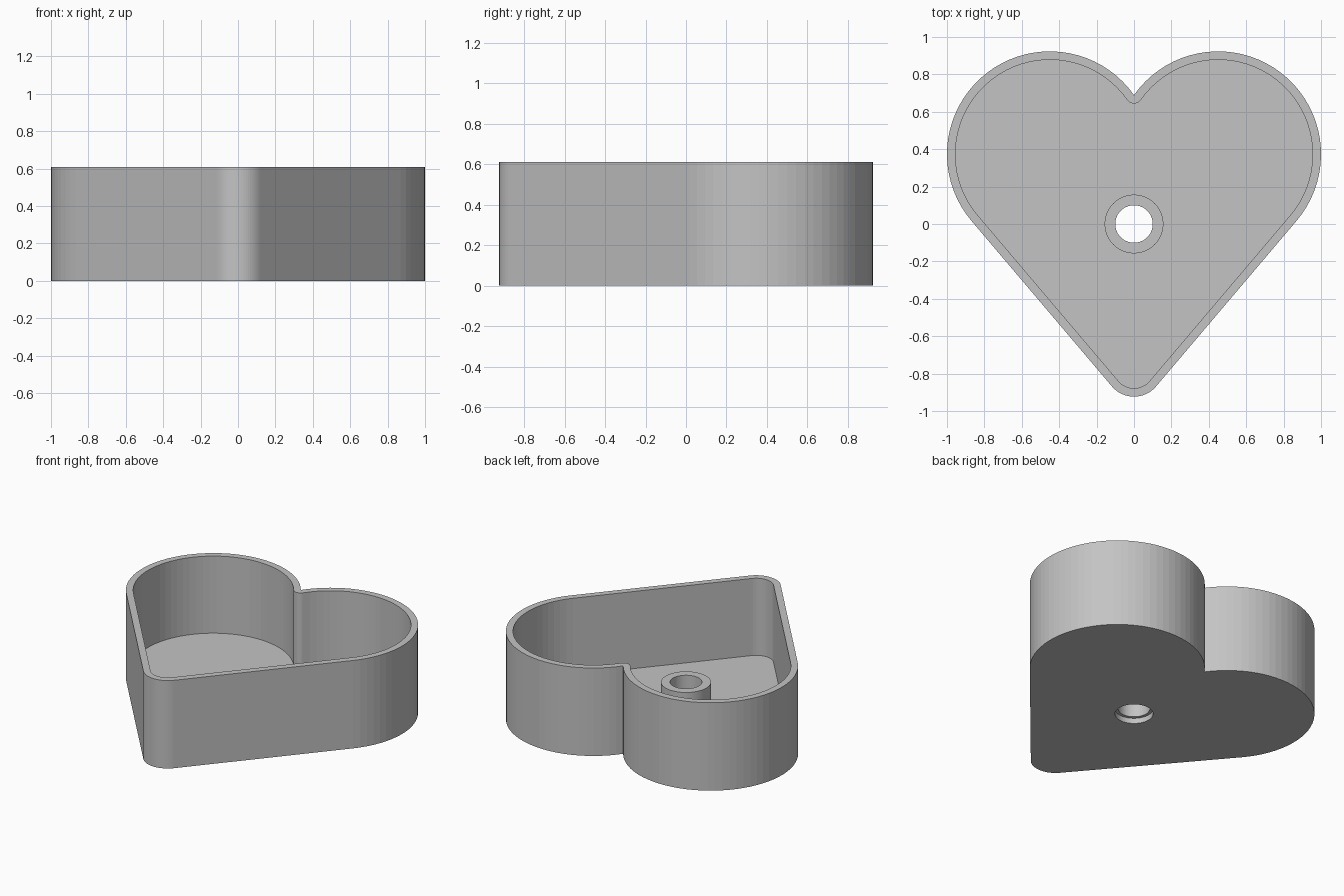
import bpy, bmesh
from math import cos, sin, pi, hypot, atan2, asin, sqrt, ceil

cube = bpy.data.objects.get("Cube")
if cube:
    bpy.data.objects.remove(cube, do_unlink=True)

# Main dimensions
LOBE_X, LOBE_Y, LOBE_R = 0.45, 0.373, 0.55
TIP_Y, TIP_R = -0.768, 0.155
WALL, HEIGHT, FLOOR = 0.045, 0.61, 0.075
BORE_R, POST_R, POST_TOP = 0.10, 0.157, 0.235
RECESS_R, RECESS_DEPTH = 0.12, 0.037
STEP = pi / 36


def arc(cx, cy, r, start, end):
    n = ceil(abs(end - start) / STEP)
    return [(cx + r * cos(start + (end - start) * i / n),
             cy + r * sin(start + (end - start) * i / n)) for i in range(n + 1)]


def circle(r):
    return arc(0, 0, r, 0, 2 * pi)[:-1]


def heart(inset):
    """Heart outline: two lobes, straight tangents, rounded tip and cleft."""
    rise = sqrt(LOBE_R ** 2 - LOBE_X ** 2)
    cleft = atan2(rise, -LOBE_X)
    dx, dy = LOBE_X, LOBE_Y - TIP_Y
    tangent = atan2(dy, dx) - asin((LOBE_R - TIP_R) / hypot(dx, dy)) - pi / 2
    half = []
    if inset:
        half += arc(0, LOBE_Y + rise, inset, -pi / 2, cleft - pi)[:-1]
    half += arc(LOBE_X, LOBE_Y, LOBE_R - inset, cleft, tangent)
    half += arc(0, TIP_Y, TIP_R - inset, tangent, -pi / 2)
    return half + [(-x, y) for x, y in half[-2:0:-1]]


bm = bmesh.new()


def ring(points, z):
    verts = [bm.verts.new((x, y, z)) for x, y in points]
    edges = [bm.edges.new((v, verts[i - 1])) for i, v in enumerate(verts)]
    return verts, edges


def wall(a, b):
    for i in range(len(a[0])):
        bm.faces.new((a[0][i - 1], a[0][i], b[0][i], b[0][i - 1]))


def cap(a, b):
    bmesh.ops.triangle_fill(bm, use_beauty=True, edges=a[1] + b[1])


# Outer and inner heart walls
outer_low, outer_top = ring(heart(0), 0), ring(heart(0), HEIGHT)
inner_top, inner_low = ring(heart(WALL), HEIGHT), ring(heart(WALL), FLOOR)
# Hollow centre post with a through bore
post_low, post_top = ring(circle(POST_R), FLOOR), ring(circle(POST_R), POST_TOP)
bore_top, bore_low = ring(circle(BORE_R), POST_TOP), ring(circle(BORE_R), RECESS_DEPTH)
# Wider recess under the floor
recess_top, recess_low = ring(circle(RECESS_R), RECESS_DEPTH), ring(circle(RECESS_R), 0)

for a, b in ((outer_low, outer_top), (inner_top, inner_low), (post_low, post_top),
             (bore_top, bore_low), (recess_top, recess_low)):
    wall(a, b)
for a, b in ((outer_top, inner_top), (inner_low, post_low), (post_top, bore_top),
             (bore_low, recess_top), (recess_low, outer_low)):
    cap(a, b)
bmesh.ops.recalc_face_normals(bm, faces=bm.faces[:])

mesh = bpy.data.meshes.new("heart_box")
bm.to_mesh(mesh)
bm.free()
box = bpy.data.objects.new("heart_box", mesh)
bpy.context.collection.objects.link(box)

# Plain grey
grey = bpy.data.materials.new("light_grey")
grey.use_nodes = True
color = (0.55, 0.55, 0.55, 1)
grey.diffuse_color = color
grey.node_tree.nodes["Principled BSDF"].inputs["Base Color"].default_value = color
mesh.materials.append(grey)
